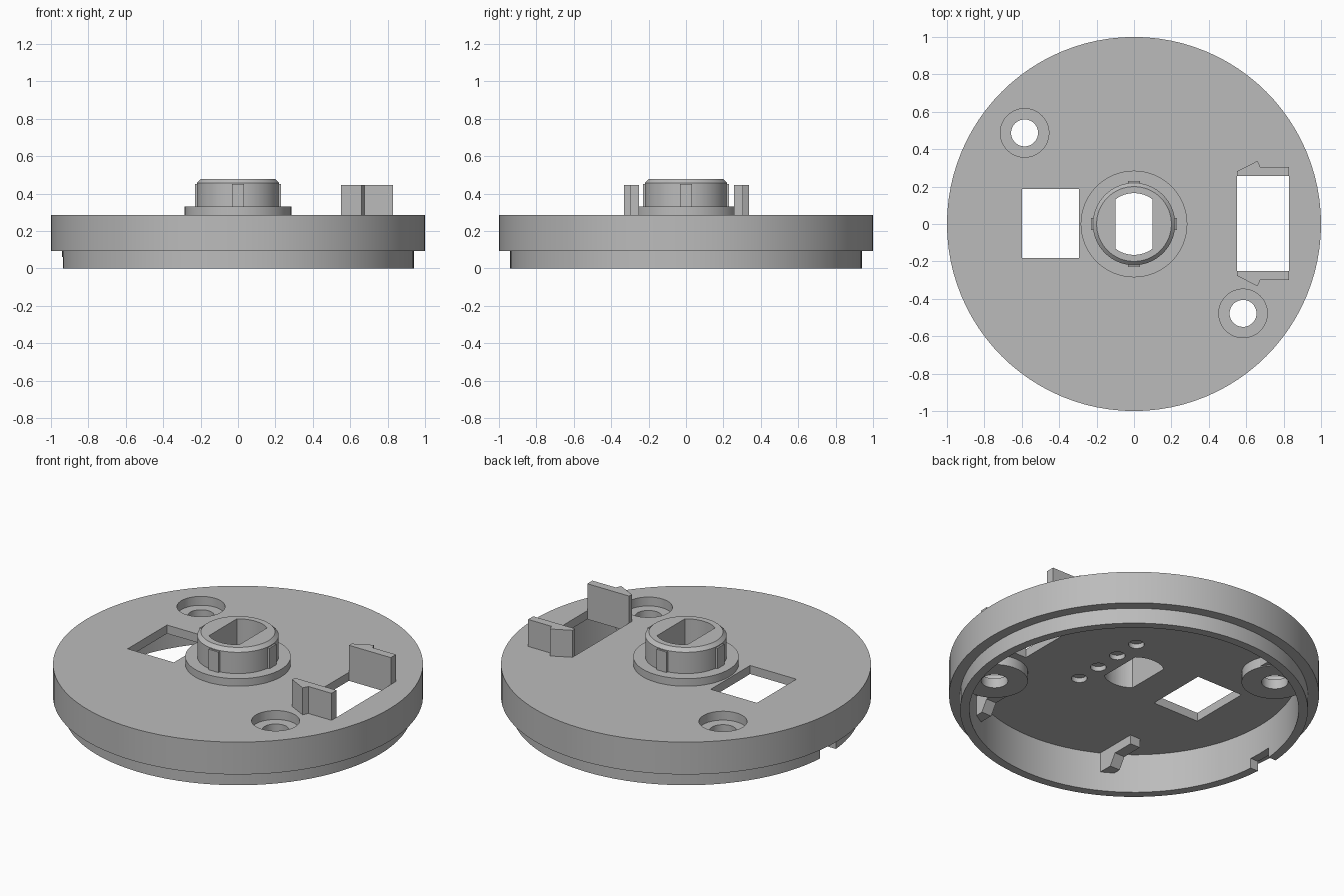
import bpy, bmesh, math

if "Cube" in bpy.data.objects:
    bpy.data.objects.remove(bpy.data.objects["Cube"])

SEG = 96
mat = bpy.data.materials.new("plain_grey")
mat.diffuse_color = (0.5, 0.5, 0.5, 1)
mat.use_nodes = True
mat.node_tree.nodes["Principled BSDF"].inputs["Base Color"].default_value = mat.diffuse_color


def finish(name, bm):
    bmesh.ops.remove_doubles(bm, verts=bm.verts, dist=1e-5)
    bmesh.ops.recalc_face_normals(bm, faces=bm.faces)
    me = bpy.data.meshes.new(name)
    bm.to_mesh(me)
    bm.free()
    me.materials.append(mat)
    ob = bpy.data.objects.new(name, me)
    bpy.context.collection.objects.link(ob)
    return ob


def lathe(name, profile):
    """Revolve an (r, z) profile that starts and ends on the axis."""
    bm = bmesh.new()
    vs = [bm.verts.new((r, 0, z)) for r, z in profile]
    es = [bm.edges.new(p) for p in zip(vs, vs[1:])]
    bmesh.ops.spin(bm, geom=vs + es, cent=(0, 0, 0), axis=(0, 0, 1),
                   angle=2 * math.pi, steps=SEG, use_duplicate=False)
    return finish(name, bm)


def prism(name, pts, lo, hi, plane="xy"):
    """Extrude a 2D outline along z, or a (y, z) outline along x."""
    bm = bmesh.new()
    place = (lambda a, b, h: (a, b, h)) if plane == "xy" else (lambda a, b, h: (h, a, b))
    bot = [bm.verts.new(place(a, b, lo)) for a, b in pts]
    top = [bm.verts.new(place(a, b, hi)) for a, b in pts]
    bm.faces.new(bot)
    bm.faces.new(top)
    n = len(pts)
    for i in range(n):
        j = (i + 1) % n
        bm.faces.new((bot[i], bot[j], top[j], top[i]))
    return finish(name, bm)


def box(name, x0, x1, y0, y1, z0, z1):
    return prism(name, [(x0, y0), (x1, y0), (x1, y1), (x0, y1)], z0, z1)


def circle(x, y, r, n=48):
    return [(x + r * math.cos(2 * math.pi * i / n), y + r * math.sin(2 * math.pi * i / n))
            for i in range(n)]


def cut(targets, cutter):
    """Subtract the cutter from every target, then discard it."""
    for ob in targets:
        mod = ob.modifiers.new("cut", "BOOLEAN")
        mod.operation = "DIFFERENCE"
        mod.solver = "EXACT"
        mod.object = cutter
        bpy.context.view_layer.objects.active = ob
        bpy.ops.object.modifier_apply(modifier=mod.name)
    bpy.data.objects.remove(cutter)


# hollow cap with a stepped rim
cap = lathe("cap", [(0, .234), (.89, .234), (.89, 0), (.94, 0), (.94, .092),
                    (1, .092), (1, .285), (0, .285)])

# central post with collar and chamfered top
post = lathe("center_post", [(0, .27), (.285, .27), (.285, .33), (.22, .33),
                             (.22, .457), (.2, .477), (0, .477)])

# flat-sided slot through post and cap
a = math.acos(.1 / .165)
arc = [a + (math.pi - 2 * a) * i / 16 for i in range(17)]
slot = [(.165 * math.cos(t), .165 * math.sin(t)) for t in arc]
slot += [(-x, -y) for x, y in slot]
cut([cap, post], prism("slot_cutter", slot, .1, .6))

# four locating ribs around the post
for x, y in ((1, 0), (-1, 0), (0, 1), (0, -1)):
    cx, cy = x * .217, y * .217
    hx, hy = (.013, .032) if x else (.032, .013)
    box("post_rib", cx - hx, cx + hx, cy - hy, cy + hy, .32, .452)

# screw bosses under the cap, with counterbored holes
for x, y in ((-.585, .487), (.583, -.478)):
    boss = prism("screw_boss", circle(x, y, .18), .175, .236)
    cut([cap, boss], prism("screw_cutter", circle(x, y, .072), .1, .4))
    cut([cap, boss], prism("counterbore_cutter", circle(x, y, .13), .232, .4))

# windows, rim notch and blind pin holes
cut([cap], box("window_cutter", -.6, -.295, -.183, .188, .1, .4))
cut([cap], box("window_cutter", .552, .828, -.252, .257, .1, .4))
cut([cap], box("notch_cutter", -1.1, -.8, -.075, .075, -.1, .06))
for y in (-.24, -.08, .08, .24):
    cut([cap], prism("pin_cutter", circle(.185, y, .043, 24), .1, .262))

# barbed clips either side of the right window
clip = [(.552, .2545), (.552, .28), (.66, .335), (.675, .303), (.828, .303), (.828, .2545)]
for s in (1, -1):
    prism("clip", [(x, s * y + .0025) for x, y in clip], .275, .446)

# stepped brackets on the inner wall
step = [(.53, .24), (.53, .18), (.66, .18), (.70, .116), (.84, .116), (.84, .24)]
for sx in (1, -1):
    for sy in (1, -1):
        prism("bracket", [(sy * y, z) for y, z in step], sx * .42, sx * .486, "yz")

# smooth round walls, keep crisp edges
bpy.ops.object.select_all(action="SELECT")
bpy.context.view_layer.objects.active = cap
bpy.ops.object.shade_smooth_by_angle(angle=math.radians(25))
